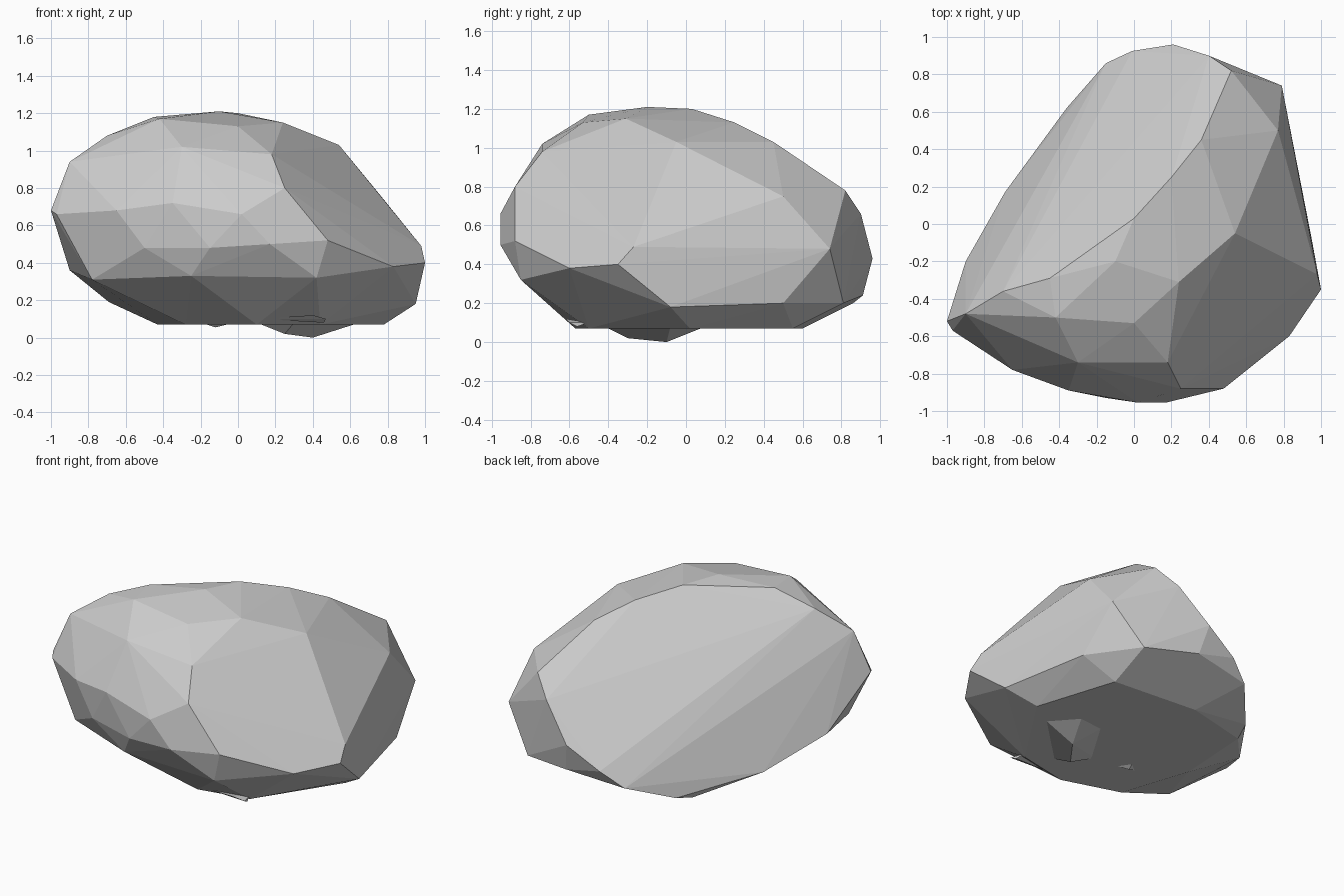
import bpy, bmesh
from mathutils import Vector

if "Cube" in bpy.data.objects:
    bpy.data.objects.remove(bpy.data.objects["Cube"])


def hull(name, *groups):
    """Faceted stone: tightest convex skin around a few corner outlines."""
    bm = bmesh.new()
    for group in groups:
        for p in group:
            bm.verts.new(p)
    res = bmesh.ops.convex_hull(bm, input=bm.verts)
    junk = {e for e in res["geom_interior"] + res["geom_unused"]
            if isinstance(e, bmesh.types.BMVert)}
    bmesh.ops.delete(bm, geom=list(junk), context='VERTS')
    bmesh.ops.dissolve_limit(bm, angle_limit=0.03, verts=bm.verts, edges=bm.edges)
    bmesh.ops.recalc_face_normals(bm, faces=bm.faces)
    me = bpy.data.meshes.new(name)
    bm.to_mesh(me)
    bm.free()
    ob = bpy.data.objects.new(name, me)
    bpy.context.collection.objects.link(ob)
    return ob


def ring(z, outline):
    return [Vector((x, y, z)) for x, y in outline]


# flat underside
base = ring(0.07, [(.61, .55), (.78, .02), (.44, -.5), (.1, -.57),
                   (-.28, -.45), (-.43, 0), (-.4, .5), (.02, .6)])

# crown: rim of the big back-left cleavage, then the front shoulder
crown = [(-.9, -.48, .94), (-.7, -.36, 1.08), (-.45, -.29, 1.18), (0, .03, 1.2),
         (.2, .25, 1.13), (.36, .45, 1.03), (.52, .82, .78),
         (-.1, -.2, 1.21), (.24, -.31, 1.15), (-.42, -.5, 1.17), (0, -.53, 1.13),
         (-.3, -.74, 1.02), (.18, -.74, .98)]

# front bulge
front = [(-1, -.52, .68), (-.97, -.57, .66), (-.65, -.78, .68), (-.35, -.89, .72),
         (.02, -.955, .66), (.17, -.955, .5), (-.5, -.82, .48), (-.15, -.93, .48),
         (.48, -.88, .52), (-.78, -.6, .31), (-.25, -.84, .33), (.42, -.85, .32)]

# right side: sloping upper facet and steep lower facet
right = [(.54, -.05, 1.03), (.25, -.88, .8), (.83, -.6, .38), (1, -.35, .4),
         (.98, -.27, .49), (.77, .5, .75), (.95, -.08, .18), (.82, .5, .2),
         (.79, .74, .48)]

# back and the lower edge of the left cleavage
back = [(.21, .96, .43), (.4, .9, .66), (-.01, .925, .3), (-.15, .86, .2),
        (.25, .91, .24), (.6, .81, .2), (-.36, .62, .1), (-.69, .17, .19),
        (-.9, -.2, .36)]

hull("boulder", base, crown, front, right, back)

# small broken lumps under the boulder
hull("underside_lump", ring(.08, [(.65, -.08), (.49, .1), (.3, .08), (.1, -.25), (.3, -.42)]),
     [(.4, -.1, 0), (.25, -.3, .02)])
hull("underside_chip", ring(.08, [(-.2, -.2), (-.02, -.24), (-.1, -.12)]),
     [(-.12, -.19, .055)])

# thin flake along the lower front edge
hull("front_flake", ring(.1, [(.1, -.58), (.47, -.6), (.44, -.5)]),
     [(.4, -.62, .12), (.46, -.56, .08)])
